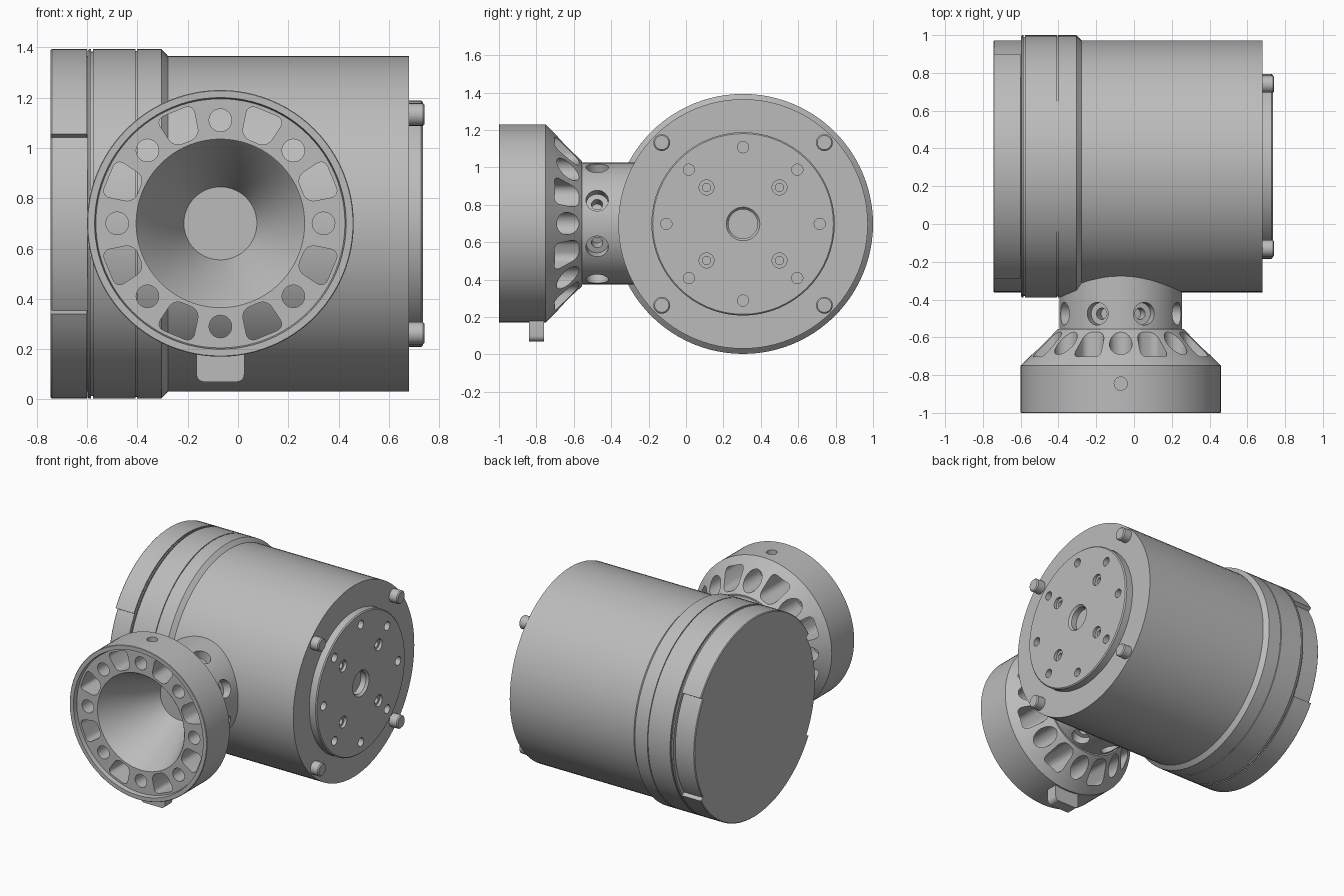
import bpy, bmesh, math
from mathutils import Matrix, Vector

cube = bpy.data.objects.get("Cube")
if cube:
    bpy.data.objects.remove(cube, do_unlink=True)

grey = bpy.data.materials.new("machined grey")
grey.use_nodes = True
colour = (0.5, 0.5, 0.5, 1)
grey.diffuse_color = colour
grey.node_tree.nodes["Principled BSDF"].inputs["Base Color"].default_value = colour

# Local z runs along each part's axis
BODY = Matrix.Translation((0, 0.305, 0.698)) @ Matrix.Rotation(math.pi / 2, 4, 'Y')
HORN = Matrix.Translation((-0.07, 0, 0.7)) @ Matrix.Rotation(-math.pi / 2, 4, 'X')


def finish(bm, name, matrix):
    bmesh.ops.recalc_face_normals(bm, faces=bm.faces)
    bm.transform(matrix)
    mesh = bpy.data.meshes.new(name)
    bm.to_mesh(mesh)
    bm.free()
    mesh.materials.append(grey)
    obj = bpy.data.objects.new(name, mesh)
    bpy.context.collection.objects.link(obj)
    return obj


def add_lathe(bm, profile, matrix=Matrix(), steps=24):
    """Add a solid turned from (axial, radius) points; it closes on the axis."""
    pts = [(profile[0][0], 0)] + profile + [(profile[-1][0], 0)]
    part = bmesh.new()
    vs = [part.verts.new((r, 0, a)) for a, r in pts]
    es = [part.edges.new(p) for p in zip(vs, vs[1:])]
    bmesh.ops.spin(part, geom=vs + es, cent=(0, 0, 0), axis=(0, 0, 1),
                   angle=math.tau, steps=steps)
    bmesh.ops.remove_doubles(part, verts=part.verts, dist=1e-5)
    bmesh.ops.recalc_face_normals(part, faces=part.faces)
    part.transform(matrix)
    mesh = bpy.data.meshes.new("temp")
    part.to_mesh(mesh)
    part.free()
    bm.from_mesh(mesh)
    bpy.data.meshes.remove(mesh)


def lathe(name, profile, matrix, steps=96):
    bm = bmesh.new()
    add_lathe(bm, profile, steps=steps)
    return finish(bm, name, matrix)


def add_rounded_prism(bm, corners, z0, z1, radius, matrix=Matrix()):
    """Add an upright prism with rounded vertical edges."""
    part = bmesh.new()
    face = part.faces.new([part.verts.new((x, y, z0)) for x, y in corners])
    top = bmesh.ops.extrude_face_region(part, geom=[face])["geom"]
    bmesh.ops.translate(part, vec=(0, 0, z1 - z0),
                        verts=[v for v in top if isinstance(v, bmesh.types.BMVert)])
    upright = [e for e in part.edges if abs(e.verts[0].co.z - e.verts[1].co.z) > 1e-4]
    bmesh.ops.bevel(part, geom=upright, offset=radius, segments=5,
                    profile=0.5, affect='EDGES')
    bmesh.ops.recalc_face_normals(part, faces=part.faces)
    part.transform(matrix)
    mesh = bpy.data.meshes.new("temp")
    part.to_mesh(mesh)
    part.free()
    bm.from_mesh(mesh)
    bpy.data.meshes.remove(mesh)


def cut(obj, bm, matrix):
    cutter = finish(bm, "cutter", matrix)
    cutter.hide_render = True
    mod = obj.modifiers.new("holes", 'BOOLEAN')
    mod.operation, mod.solver, mod.object = 'DIFFERENCE', 'EXACT', cutter
    bpy.context.view_layer.objects.active = obj
    bpy.ops.object.modifier_apply(modifier=mod.name)
    bpy.data.objects.remove(cutter, do_unlink=True)


def around(angle, radius):
    return Matrix.Rotation(angle, 4, 'Z') @ Matrix.Translation((radius, 0, 0))


EIGHTH = math.tau / 8

# Main housing with its stepped, grooved flange
housing = lathe("main_housing", [
    (-0.745, 0.662), (-0.74, 0.667), (-0.598, 0.667), (-0.598, 0.689), (-0.592, 0.695),
    (-0.585, 0.695), (-0.585, 0.685), (-0.577, 0.685), (-0.577, 0.695),
    (-0.408, 0.695), (-0.408, 0.688), (-0.402, 0.688), (-0.402, 0.695),
    (-0.305, 0.695), (-0.278, 0.667), (0.68, 0.667)], BODY)

# Raised pads on the rear cap
for side, name in ((0, "lower_cap_pad"), (math.pi, "upper_cap_pad")):
    bm = bmesh.new()
    half = math.radians(59)
    loop = [(-0.745, 0.655), (-0.745, 0.69), (-0.74, 0.695), (-0.6, 0.695), (-0.6, 0.655)]
    vs = [bm.verts.new((r, 0, a)) for a, r in loop]
    start = bm.faces.new(vs)
    bmesh.ops.rotate(bm, verts=vs, cent=(0, 0, 0), matrix=Matrix.Rotation(side - half, 3, 'Z'))
    end = bmesh.ops.spin(bm, geom=vs + list(bm.edges), cent=(0, 0, 0), axis=(0, 0, 1),
                         angle=2 * half, steps=32)["geom_last"]
    bm.faces.new([v for v in end if isinstance(v, bmesh.types.BMVert)])
    finish(bm, name, BODY)

# Output disk with centre bore, bolt circle and counterbored holes
disk = lathe("output_disk", [(0.6, 0.49), (0.728, 0.49), (0.735, 0.483)], BODY, 64)
bm = bmesh.new()
add_lathe(bm, [(0.62, 0.078), (0.72, 0.078), (0.74, 0.094)], steps=32)
for i in range(8):
    add_lathe(bm, [(0.65, 0.03), (0.75, 0.03)], around(i * EIGHTH, 0.41), 20)
for i in range(4):
    add_lathe(bm, [(0.65, 0.022), (0.715, 0.022), (0.715, 0.04), (0.75, 0.04)],
              around((2 * i + 1) * EIGHTH, 0.276), 20)
cut(disk, bm, BODY)
# Bores continue into the housing
bm = bmesh.new()
add_lathe(bm, [(0.58, 0.5), (0.67, 0.5)], steps=64)
cut(housing, bm, BODY)

# Locating pins on the end face
for i in range(4):
    lathe("locating_pin_%d" % (i + 1), [(0.66, 0.045), (0.735, 0.045), (0.742, 0.038)],
          BODY @ around((2 * i + 1) * EIGHTH, 0.615), 24)

# Horn: neck, flared back and recessed cup with a conical bore
horn = lathe("horn", [
    (-0.55, 0.145), (-0.965, 0.33), (-0.97, 0.335), (-0.97, 0.495), (-1.0, 0.5),
    (-1.0, 0.527), (-0.997, 0.53), (-0.75, 0.53), (-0.557, 0.335), (-0.557, 0.325),
    (-0.2, 0.325)], HORN)
bm = bmesh.new()
for i in range(8):
    # Screw holes alternate with windows
    add_lathe(bm, [(-1.05, 0.045), (-0.8, 0.045), (-0.8, 0.06), (-0.558, 0.06)],
              around(i * EIGHTH, 0.41), 24)
    add_rounded_prism(bm, [(0.35, -0.055), (0.48, -0.08), (0.48, 0.08), (0.35, 0.055)],
                      -1.05, -0.558, 0.035, around((i + 0.5) * EIGHTH, 0))
    # Radial screw holes in the neck
    radial = (Matrix.Rotation((i + 0.5) * EIGHTH, 4, 'Z') @
              Matrix.Translation((0, 0, -0.475)) @ Matrix.Rotation(math.pi / 2, 4, 'Y'))
    add_lathe(bm, [(0.2, 0.03), (0.265, 0.03), (0.265, 0.06), (0.4, 0.06)], radial, 24)
# Small hole in the top of the cup
top = (Matrix.Rotation(-math.pi / 2, 4, 'Z') @
       Matrix.Translation((0, 0, -0.845)) @ Matrix.Rotation(math.pi / 2, 4, 'Y'))
add_lathe(bm, [(0.465, 0.035), (0.6, 0.035)], top, 24)
cut(horn, bm, HORN)

# Key tab under the cup
bm = bmesh.new()
add_rounded_prism(bm, [(-0.095, 0.47), (0.095, 0.47), (0.095, 0.63), (-0.095, 0.63)],
                  -0.84, -0.76, 0.03)
tab = finish(bm, "key_tab", HORN)

# Smooth shading with sharp edges kept
bpy.ops.object.select_all(action='DESELECT')
for obj in bpy.context.collection.objects:
    if obj.type == 'MESH' and obj.data.materials and obj.data.materials[0] == grey:
        obj.select_set(True)
        bpy.context.view_layer.objects.active = obj
bpy.ops.object.shade_smooth_by_angle(angle=math.radians(30))
